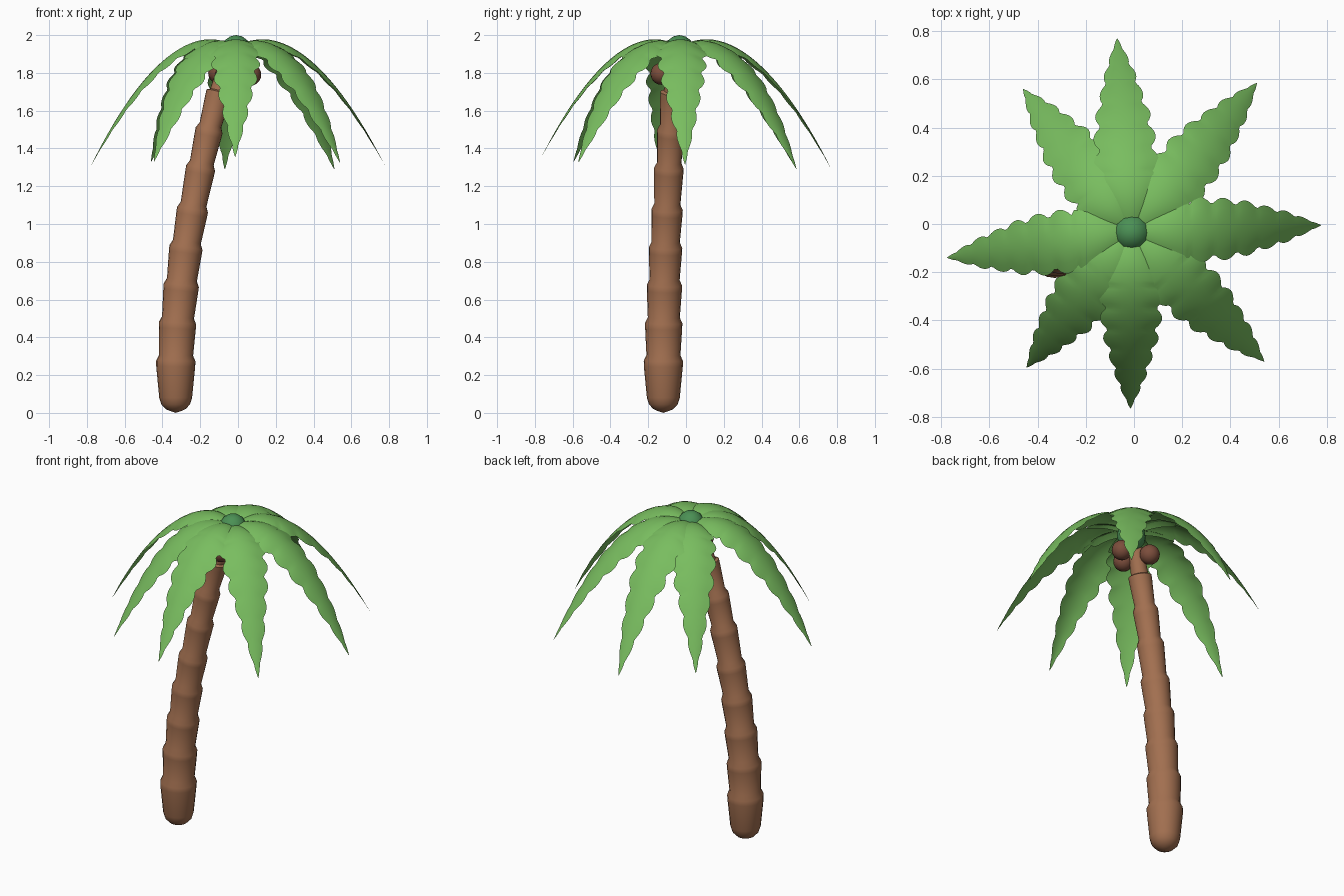
import bpy, bmesh, math
from mathutils import Vector

if "Cube" in bpy.data.objects:
    bpy.data.objects.remove(bpy.data.objects["Cube"])

CX, CY = -0.01, -0.035          # crown centre


def material(name, rgb):
    m = bpy.data.materials.new(name)
    m.diffuse_color = (*rgb, 1)
    m.use_nodes = True
    m.node_tree.nodes["Principled BSDF"].inputs["Base Color"].default_value = m.diffuse_color
    return m


BARK = material("bark", (0.36, 0.16, 0.08))
LEAF = material("leaf", (0.19, 0.51, 0.115))
BUD = material("bud", (0.07, 0.28, 0.09))
NUT = material("nut", (0.2, 0.075, 0.045))


def interp(pts, t):
    for a, b in zip(pts, pts[1:]):
        if t <= b[0]:
            f = (t - a[0]) / (b[0] - a[0])
            return [p + (q - p) * f for p, q in zip(a[1:], b[1:])]
    return list(pts[-1][1:])


def finish(name, bm, mat, angle=60):
    bmesh.ops.recalc_face_normals(bm, faces=bm.faces[:])
    me = bpy.data.meshes.new(name)
    bm.to_mesh(me)
    bm.free()
    me.materials.append(mat)
    ob = bpy.data.objects.new(name, me)
    bpy.context.collection.objects.link(ob)
    bpy.ops.object.select_all(action='DESELECT')
    ob.select_set(True)
    bpy.context.view_layer.objects.active = ob
    bpy.ops.object.shade_smooth_by_angle(angle=math.radians(angle))
    return ob


# Trunk: leaning path (z, x, y) with flared rings
PATH = [(0, -0.33, -0.12), (0.25, -0.33, -0.12), (0.48, -0.32, -0.118),
        (0.68, -0.30, -0.114), (0.88, -0.275, -0.108), (1.08, -0.24, -0.10),
        (1.3, -0.197, -0.09), (1.5, -0.152, -0.08), (1.7, -0.10, -0.068),
        (1.9, -0.04, -0.045)]
profile = [(0.01, 0.03), (0.02, 0.052), (0.045, 0.076), (0.08, 0.087)]
tops = [0.28, 0.48, 0.68, 0.88, 1.08, 1.3, 1.5, 1.7]
for i, z in enumerate(tops):
    r = 0.104 - 0.0052 * i
    profile += [(z - 0.035, r - 0.001), (z - 0.005, r), (z + 0.025, r - 0.014)]
profile[-1] = (1.703, 0.05)
profile += [(1.85, 0.045)]


def trunk_centre(z):
    x, y = interp(PATH, z)
    return Vector((x, y, z))


bm = bmesh.new()
N = 20
rings = []
for z, r in profile:
    c = trunk_centre(z)
    d = (trunk_centre(z + 0.08) - trunk_centre(max(z - 0.08, 0))).normalized()
    ux = Vector((0, 1, 0)).cross(d).normalized()
    uy = d.cross(ux)
    rings.append([bm.verts.new(c + r * (ux * math.cos(k * math.tau / N)
                                        + uy * math.sin(k * math.tau / N)))
                  for k in range(N)])
for a, b in zip(rings, rings[1:]):
    for k in range(N):
        bm.faces.new((a[k], a[(k + 1) % N], b[(k + 1) % N], b[k]))
tip = bm.verts.new((-0.33, -0.12, 0))
for k in range(N):
    bm.faces.new((tip, rings[0][k], rings[0][(k + 1) % N]))
bm.faces.new(rings[-1])
finish("trunk", bm, BARK)

# Fronds: arched strips with scalloped edges, drooping to each tip
WIDTH = [(0, 0.03), (0.1, 0.08), (0.2, 0.12), (0.3, 0.135), (0.4, 0.13),
         (0.52, 0.115), (0.63, 0.09), (0.75, 0.066), (0.86, 0.038), (1, 0.001)]
TIPS = [(0.775, -0.005, 1.315), (0.51, 0.585, 1.29), (-0.07, 0.77, 1.29),
        (-0.46, 0.56, 1.33), (-0.775, -0.14, 1.315), (-0.445, -0.595, 1.33),
        (-0.015, -0.765, 1.355), (0.54, -0.57, 1.325)]


def frond(name, tip, lift):
    out = Vector((tip[0] - CX, tip[1] - CY, 0))
    length = out.length
    out.normalize()
    side = Vector((-out.y, out.x, 0))
    top = 1.978 - lift
    rows = []
    bm = bmesh.new()
    for i in range(71):
        a = i / 70
        u = a * (1.35 - 0.35 * a)
        w = interp(WIDTH, a)[0]
        if a > 0.235:
            lobe = abs(math.sin(math.pi * (a - 0.235) / 0.115)) ** 0.7
            w *= 0.74 + 0.26 * lobe
        if u > 0.18:
            z = top - (top - tip[2]) * ((u - 0.18) / 0.82) ** 1.9
        else:
            z = top - 0.04 * ((0.18 - u) / 0.18) ** 2
        row = []
        for j in range(-3, 4):
            t = j / 3
            p = Vector((CX, CY, z - 0.3 * w * t * t))
            row.append(bm.verts.new(p + out * (u * length) + side * (w * t)))
        rows.append(row)
    for a, b in zip(rows, rows[1:]):
        for j in range(6):
            bm.faces.new((a[j], b[j], b[j + 1], a[j + 1]))
    ob = finish(name, bm, LEAF)
    # keep the upper side facing up
    if ob.data.polygons[0].normal.z < 0:
        ob.data.flip_normals()


for i, t in enumerate(TIPS):
    frond(f"frond_{i + 1}", t, 0.006 * (i % 2))


def ball(name, centre, r, mat, scale_z=1, seg=16):
    bm = bmesh.new()
    bmesh.ops.create_uvsphere(bm, u_segments=seg, v_segments=seg // 2 + 2, radius=r)
    for v in bm.verts:
        v.co.z *= scale_z
        v.co += Vector(centre)
    finish(name, bm, mat)


# Crown bud and coconuts
ball("crown_bud", (CX, CY, 1.91), 0.083, BUD, 0.09 / 0.083, 12)
for i, c in enumerate([(0.065, -0.03, 1.79), (-0.03, -0.13, 1.795), (-0.10, 0.02, 1.80)]):
    ball(f"coconut_{i + 1}", c, 0.058, NUT)
